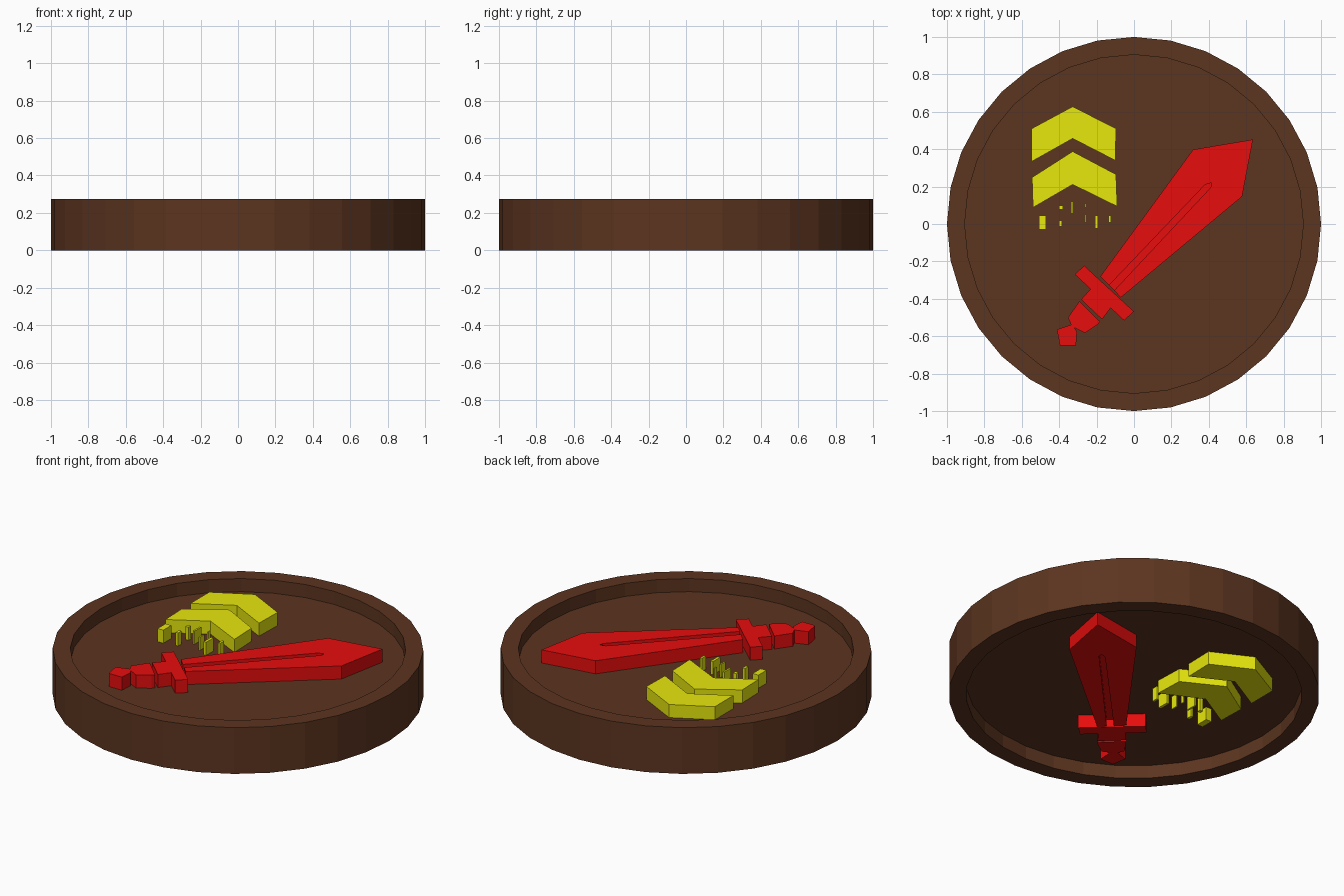
import bpy, bmesh, math

if "Cube" in bpy.data.objects:
    bpy.data.objects.remove(bpy.data.objects["Cube"])

H = 0.275            # full token height
FLOOR = (0.078, 0.197)


def material(name, rgb):
    m = bpy.data.materials.new(name)
    m.diffuse_color = (*rgb, 1)
    m.use_nodes = True
    m.node_tree.nodes["Principled BSDF"].inputs["Base Color"].default_value = m.diffuse_color
    return m


BROWN = material("brown", (0.107, 0.035, 0.014))
RED = material("red", (0.8, 0.004, 0.004))
YELLOW = material("yellow", (0.8, 0.8, 0.004))


def finish(name, bm, mat):
    bmesh.ops.recalc_face_normals(bm, faces=bm.faces)
    me = bpy.data.meshes.new(name)
    bm.to_mesh(me)
    bm.free()
    ob = bpy.data.objects.new(name, me)
    bpy.context.collection.objects.link(ob)
    if mat:
        me.materials.append(mat)
    return ob


def prism(name, points, mat, z0=0.0, z1=H):
    """Extrude a flat outline from z0 to z1."""
    bm = bmesh.new()
    face = bm.faces.new([bm.verts.new((x, y, z0)) for x, y in points])
    top = bmesh.ops.extrude_face_region(bm, geom=[face])["geom"]
    for v in top:
        if isinstance(v, bmesh.types.BMVert):
            v.co.z = z1
    return finish(name, bm, mat)


# Token body: one lathe profile, raised rim on both sides of a floor disc
R, RI = 1.0, 0.905
profile = [(0, FLOOR[0]), (RI, FLOOR[0]), (RI, 0), (R, 0),
           (R, H), (RI, H), (RI, FLOOR[1]), (0, FLOOR[1])]
bm = bmesh.new()
verts = [bm.verts.new((r, 0, z)) for r, z in profile]
edges = [bm.edges.new(p) for p in zip(verts, verts[1:])]
bmesh.ops.spin(bm, geom=verts + edges, axis=(0, 0, 1), cent=(0, 0, 0),
               angle=2 * math.pi, steps=32)
bmesh.ops.remove_doubles(bm, verts=bm.verts, dist=1e-4)
finish("token_body", bm, BROWN)

# Sword blade with a narrow groove on both faces
blade = prism("sword_blade", [(-0.18, -0.28), (-0.07, -0.393), (0.578, 0.147),
                              (0.636, 0.452), (0.316, 0.398)], RED)
groove = [(-0.145, -0.34), (-0.115, -0.365), (0.41, 0.195), (0.414, 0.22), (0.38, 0.21)]
for side, z0, z1 in (("top", H - 0.04, H + 0.1), ("bottom", -0.1, 0.04)):
    cutter = prism("groove_cutter_" + side, groove, RED, z0, z1)
    cutter.hide_render = True
    cutter.hide_viewport = True
    mod = blade.modifiers.new("groove_" + side, 'BOOLEAN')
    mod.operation = 'DIFFERENCE'
    mod.solver = 'EXACT'
    mod.object = cutter

# Sword guard, grip and pommel
prism("sword_guard", [(-0.267, -0.222), (-0.316, -0.27), (-0.053, -0.516), (0, -0.468)], RED)
prism("grip_upper", [(-0.23, -0.345), (-0.123, -0.447), (-0.171, -0.51), (-0.283, -0.404)], RED)
prism("grip_lower", [(-0.292, -0.413), (-0.182, -0.521), (-0.193, -0.537),
                     (-0.262, -0.583), (-0.332, -0.548), (-0.353, -0.5)], RED)
prism("pommel", [(-0.412, -0.564), (-0.332, -0.537), (-0.305, -0.575),
                 (-0.31, -0.65), (-0.396, -0.65)], RED)

# Two rank chevrons
prism("chevron_upper", [(-0.547, 0.51), (-0.328, 0.628), (-0.096, 0.51),
                        (-0.1, 0.34), (-0.328, 0.457), (-0.547, 0.334)], YELLOW)
prism("chevron_lower", [(-0.545, 0.249), (-0.328, 0.388), (-0.096, 0.265),
                        (-0.09, 0.094), (-0.328, 0.211), (-0.54, 0.088)], YELLOW)

# Small bars beneath the chevrons: x0, x1, y0, y1
bars = [(-0.508, -0.471, -0.03, 0.045), (-0.401, -0.38, 0.078, 0.1),
        (-0.401, -0.385, -0.013, 0.019), (-0.336, -0.326, 0.056, 0.12),
        (-0.265, -0.257, 0.088, 0.11), (-0.265, -0.257, 0.008, 0.05),
        (-0.209, -0.193, -0.024, 0.045), (-0.136, -0.123, 0.008, 0.045)]
for i, (x0, x1, y0, y1) in enumerate(bars):
    prism(f"small_bar_{i + 1}", [(x0, y0), (x1, y0), (x1, y1), (x0, y1)], YELLOW)
